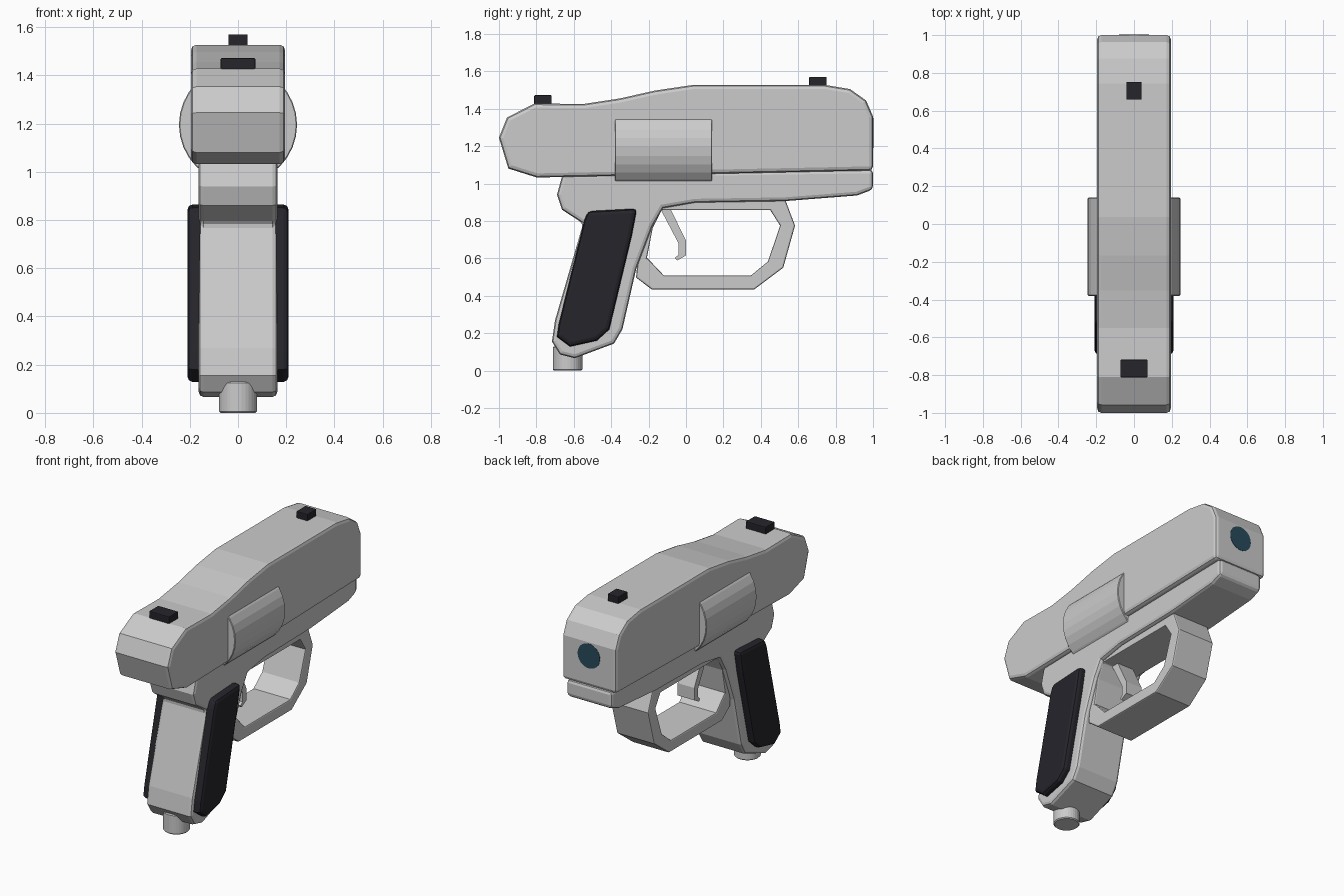
import bpy, bmesh
from math import radians

if "Cube" in bpy.data.objects:
    bpy.data.objects.remove(bpy.data.objects["Cube"])

DARK = bpy.data.materials.new("dark_rubber")
DARK.diffuse_color = (0.018, 0.018, 0.024, 1)
DARK.use_nodes = True
DARK.node_tree.nodes["Principled BSDF"].inputs["Base Color"].default_value = DARK.diffuse_color
BLUE = bpy.data.materials.new("blue_glass")
BLUE.diffuse_color = (0.02, 0.07, 0.11, 1)
BLUE.use_nodes = True
BLUE.node_tree.nodes["Principled BSDF"].inputs["Base Color"].default_value = BLUE.diffuse_color


def finish(ob, mat=None, bevel=0, segments=2):
    if mat:
        ob.data.materials.append(mat)
    if bevel:
        m = ob.modifiers.new("bevel", 'BEVEL')
        m.width, m.segments = bevel, segments
        m.limit_method, m.angle_limit = 'ANGLE', radians(62)
    return ob


def prism(name, outline, x0, x1, mat=None, bevel=0, hole=None):
    """Extrude a side profile of (y, z) points from x0 to x1, optionally as a ring."""
    bm = bmesh.new()
    a = [bm.verts.new((x0, y, z)) for y, z in outline]
    if hole:
        b = [bm.verts.new((x0, y, z)) for y, z in hole]
        n = len(a)
        faces = [bm.faces.new((a[i], a[(i + 1) % n], b[(i + 1) % n], b[i])) for i in range(n)]
    else:
        faces = [bm.faces.new(a)]
    ext = bmesh.ops.extrude_face_region(bm, geom=faces, use_keep_orig=True)
    moved = [g for g in ext["geom"] if isinstance(g, bmesh.types.BMVert)]
    bmesh.ops.translate(bm, verts=moved, vec=(x1 - x0, 0, 0))
    bmesh.ops.recalc_face_normals(bm, faces=bm.faces)
    me = bpy.data.meshes.new(name)
    bm.to_mesh(me)
    bm.free()
    ob = bpy.data.objects.new(name, me)
    bpy.context.collection.objects.link(ob)
    return finish(ob, mat, bevel)


def cylinder(name, r, depth, loc, rot=(0, 0, 0), mat=None, bevel=0):
    bpy.ops.mesh.primitive_cylinder_add(vertices=32, radius=r, depth=depth, location=loc, rotation=rot)
    bpy.context.object.name = name
    return finish(bpy.context.object, mat, bevel, 1)


# upper body
prism("upper_body", [
    (-1, 1.245), (-.957, 1.353), (-.81, 1.428), (-.55, 1.425), (-.353, 1.455),
    (-.166, 1.497), (.037, 1.527), (.743, 1.527), (.877, 1.505), (.963, 1.444),
    (1, 1.358), (1, 1.07), (-.797, 1.032), (-.95, 1.08)], -.195, .195, bevel=.022)

# lower frame with grip
prism("frame_and_grip", [
    (1, 1.075), (1, .968), (.915, .936), (.53, .906), (.05, .898), (-.123, .868),
    (-.18, .77), (-.267, .54), (-.34, .22), (-.385, .144), (-.594, .066),
    (-.674, .086), (-.717, .155), (-.70, .27), (-.55, .786), (-.663, .86),
    (-.69, .94), (-.66, 1.05)], -.163, .163, bevel=.02)

# grip panels, one on each side
for side, s in (("left", -1), ("right", 1)):
    prism(side + "_grip_panel", [
        (-.524, .852), (-.262, .866), (-.29, .72), (-.41, .22), (-.476, .16),
        (-.62, .128), (-.69, .18), (-.68, .25), (-.545, .80)],
        s * .14, s * .21, DARK, bevel=.022)

# trigger guard ring and trigger
prism("trigger_guard", [
    (.53, .915), (.583, .775), (.52, .55), (.364, .433), (-.182, .433),
    (-.267, .497), (-.24, .8), (-.13, .915)], -.135, .135, bevel=.008, hole=[
    (.45, .858), (.503, .775), (.438, .583), (.347, .508), (-.118, .508),
    (-.209, .604), (-.177, .765), (-.13, .858)])
prism("trigger", [
    (-.14, .87), (-.086, .87), (0, .695), (0, .615), (-.048, .588),
    (-.059, .602), (-.04, .62), (-.04, .68)], -.06, .06)

# drum bulging from both sides, cable stub under the grip, muzzle lens
cylinder("side_drum", .245, .52, (0, -.12, 1.195), (radians(90), 0, 0), bevel=.004)
cylinder("cable_stub", .079, .13, (0, -.633, .065), bevel=.006)
cylinder("muzzle_lens", .08, .02, (0, .992, 1.27), (radians(90), 0, 0), BLUE)

# sights
for name, w, y, top in (("rear_sight", .072, -.765, 1.472), ("front_sight", .04, .705, 1.57)):
    prism(name, [(y - .047, top - .07), (y + .047, top - .07), (y + .047, top), (y - .047, top)],
          -w, w, DARK, bevel=.005)
